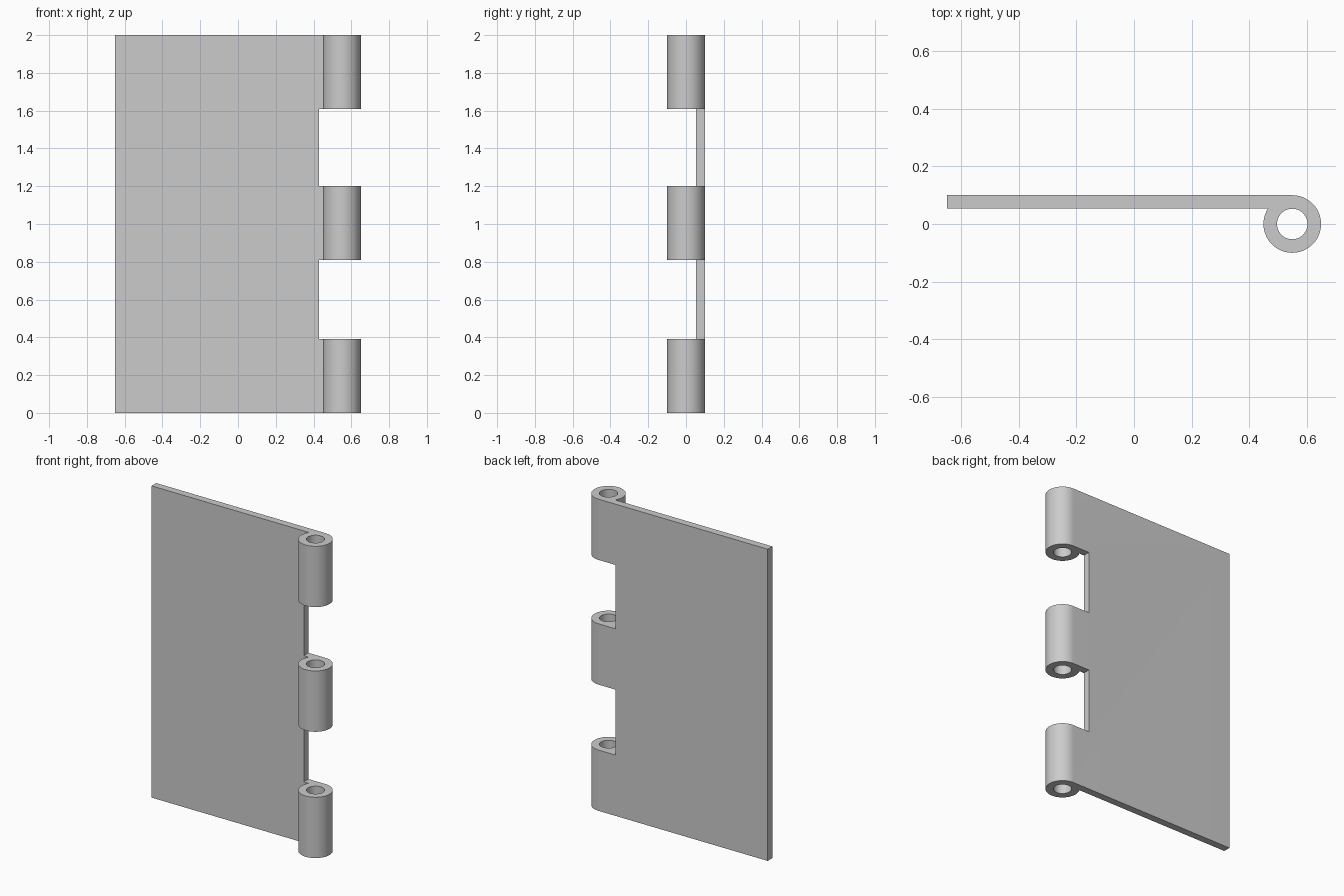
import bpy, bmesh, math

cube = bpy.data.objects.get("Cube")
if cube:
    bpy.data.objects.remove(cube, do_unlink=True)

HEIGHT = 2.0
LEFT, NOTCH_X = -0.65, 0.43
PIN_X, OUTER, INNER = 0.55, 0.10, 0.053
NOTCHES = [(0.39, 0.81), (1.20, 1.61)]
SEGMENTS = 96


def add_object(name, bm):
    mesh = bpy.data.meshes.new(name)
    bmesh.ops.recalc_face_normals(bm, faces=bm.faces)
    bm.to_mesh(mesh)
    bm.free()
    obj = bpy.data.objects.new(name, mesh)
    bpy.context.collection.objects.link(obj)
    return obj


def arc(radius, start, end, count):
    """Points on a circle around the pin axis."""
    angles = [start + (end - start) * i / count for i in range(count + 1)]
    return [(PIN_X + radius * math.cos(a), radius * math.sin(a)) for a in angles]


def add_loop(bm, points):
    verts = [bm.verts.new((x, y, 0)) for x, y in points]
    return [bm.edges.new((v, verts[i - 1])) for i, v in enumerate(verts)]


# Leaf cross-section: flat strip rolled into a barrel with a pin hole
meet = math.pi - math.asin(INNER / OUTER)
outline = [(LEFT, INNER), (LEFT, OUTER)]
outline += arc(OUTER, math.pi / 2, meet - 2 * math.pi, SEGMENTS)
hole = arc(INNER, 0, 2 * math.pi, SEGMENTS)[:-1]

bm = bmesh.new()
edges = add_loop(bm, outline) + add_loop(bm, hole)
bmesh.ops.triangle_fill(bm, edges=edges, use_beauty=True)
result = bmesh.ops.extrude_face_region(bm, geom=bm.faces[:], use_keep_orig=True)
top = [g for g in result["geom"] if isinstance(g, bmesh.types.BMVert)]
bmesh.ops.translate(bm, verts=top, vec=(0, 0, HEIGHT))
leaf = add_object("hinge_leaf", bm)

# Notches that separate the three knuckles
bm = bmesh.new()
for low, high in NOTCHES:
    box = bmesh.ops.create_cube(bm, size=1)["verts"]
    bmesh.ops.scale(bm, verts=box, vec=(0.5, 0.5, high - low))
    bmesh.ops.translate(bm, verts=box, vec=(NOTCH_X + 0.25, 0, (low + high) / 2))
cutter = add_object("notch_cutter", bm)
cutter.hide_render = True

bpy.context.view_layer.objects.active = leaf
leaf.select_set(True)
cut = leaf.modifiers.new("notches", "BOOLEAN")
cut.operation = "DIFFERENCE"
cut.solver = "EXACT"
cut.object = cutter
bpy.ops.object.modifier_apply(modifier=cut.name)
bpy.data.objects.remove(cutter, do_unlink=True)

# Smooth barrels with crisp rims
bpy.ops.object.shade_smooth_by_angle(angle=math.radians(30))

# Plain grey metal
steel = bpy.data.materials.new("steel_grey")
steel.use_nodes = True
colour = (0.6, 0.6, 0.6, 1)
steel.diffuse_color = colour
steel.node_tree.nodes["Principled BSDF"].inputs["Base Color"].default_value = colour
leaf.data.materials.clear()
leaf.data.materials.append(steel)
